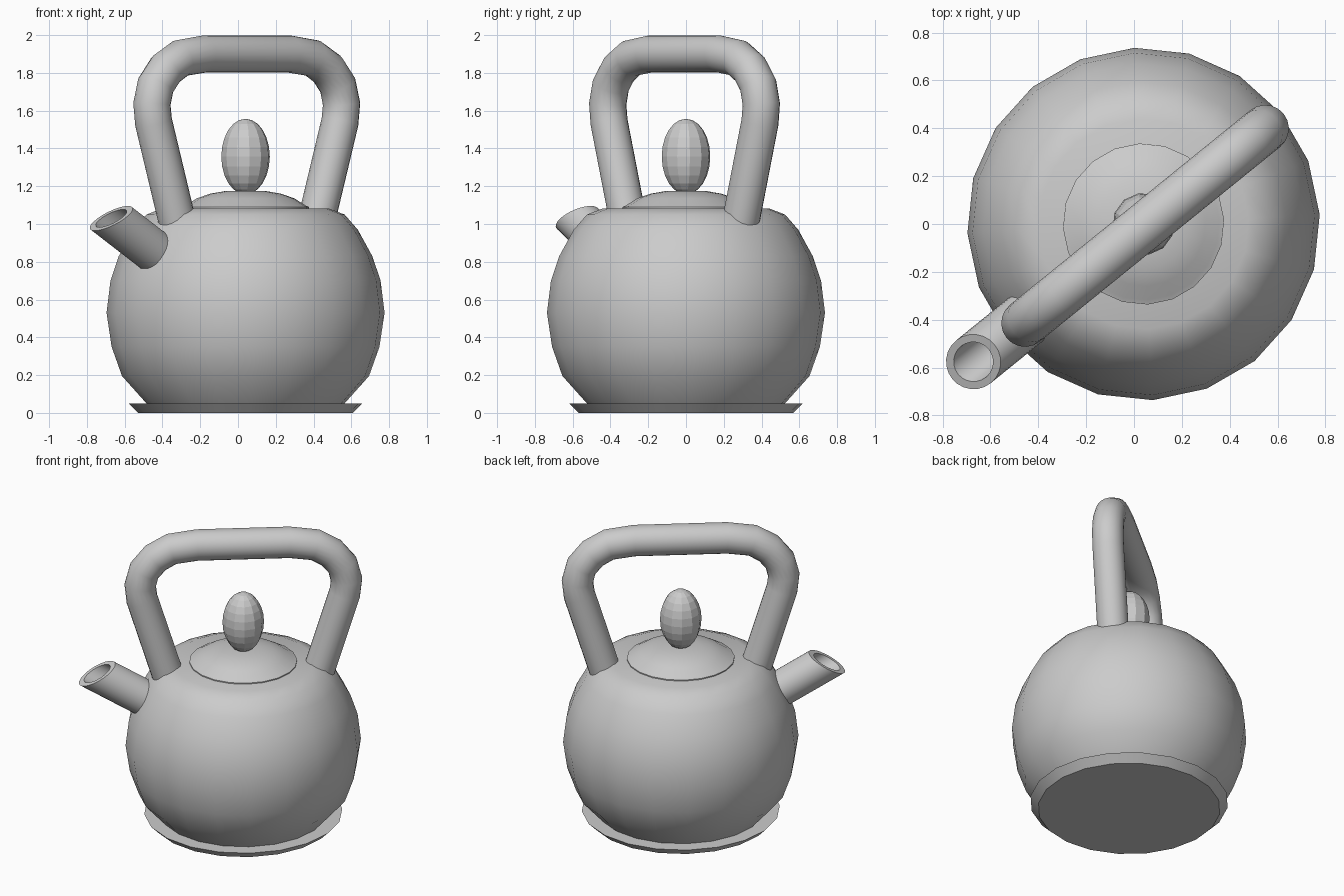
import bpy, bmesh, math

if "Cube" in bpy.data.objects:
    bpy.data.objects.remove(bpy.data.objects["Cube"])

TURN = math.radians(39)      # handle and spout lie along this direction
CENTRE = (0.04, 0, 0)


def finish(bm, name, smooth=True):
    bmesh.ops.remove_doubles(bm, verts=bm.verts, dist=1e-5)
    bmesh.ops.recalc_face_normals(bm, faces=bm.faces)
    mesh = bpy.data.meshes.new(name)
    bm.to_mesh(mesh)
    bm.free()
    ob = bpy.data.objects.new(name, mesh)
    bpy.context.collection.objects.link(ob)
    ob.location = CENTRE
    ob.rotation_euler.z = TURN
    if smooth:
        bpy.ops.object.select_all(action='DESELECT')
        ob.select_set(True)
        bpy.context.view_layer.objects.active = ob
        bpy.ops.object.shade_smooth_by_angle(angle=math.radians(38))
    return ob


def bridge(bm, rings, closed=False):
    n = len(rings[0])
    pairs = list(zip(rings, rings[1:] + rings[:1])) if closed else list(zip(rings, rings[1:]))
    for a, b in pairs:
        for i in range(n):
            j = (i + 1) % n
            bm.faces.new((a[i], a[j], b[j], b[i]))


def lathe(name, profile, sides=20):
    bm = bmesh.new()
    rings = []
    for r, z in profile:
        rings.append([bm.verts.new((r * math.cos(i * math.tau / sides),
                                    r * math.sin(i * math.tau / sides), z))
                      for i in range(sides)])
    bridge(bm, rings)
    bmesh.ops.dissolve_degenerate(bm, dist=1e-5, edges=bm.edges)
    return finish(bm, name)


# Flared foot plate
lathe("base", [(0, 0), (0.57, 0), (0.62, 0.05), (0, 0.05)])

# Round body with a flat top
lathe("body", [(0.525, 0.05), (0.655, 0.195), (0.71, 0.35), (0.737, 0.53), (0.716, 0.70),
               (0.672, 0.83), (0.595, 0.97), (0.525, 1.05), (0.44, 1.083), (0, 1.083)])

# Domed lid
lathe("lid", [(0.337, 1.08), (0.337, 1.09), (0.318, 1.098), (0.26, 1.135),
              (0.19, 1.16), (0.11, 1.174), (0, 1.176)])

# Faceted egg-shaped knob
bm = bmesh.new()
bmesh.ops.create_uvsphere(bm, u_segments=12, v_segments=12, radius=1)
bmesh.ops.scale(bm, vec=(0.13, 0.13, 0.2), verts=bm.verts)
bmesh.ops.translate(bm, vec=(0, 0, 1.357), verts=bm.verts)
finish(bm, "knob", smooth=False)

# Handle: round tube swept along a mirrored path in the turned xz plane
half = [(0.46, 0.97), (0.635, 1.54), (0.646, 1.635), (0.62, 1.735),
        (0.55, 1.82), (0.45, 1.878), (0.29, 1.9)]
path = [(-u, z) for u, z in half] + half[::-1]
bm = bmesh.new()
rings = []
for k, (u, z) in enumerate(path):
    p, q = path[max(k - 1, 0)], path[min(k + 1, len(path) - 1)]
    a = math.atan2(q[1] - p[1], q[0] - p[0])
    rings.append([bm.verts.new((u - 0.099 * math.cos(t) * math.sin(a),
                                0.099 * math.sin(t) - 0.01,
                                z + 0.099 * math.cos(t) * math.cos(a)))
                  for t in (i * math.tau / 20 for i in range(20))])
bridge(bm, rings)
bm.faces.new(rings[0])
bm.faces.new(rings[-1])
finish(bm, "handle")

# Spout: hollow pipe with an obliquely cut mouth
SLOPE, CUT = math.radians(31), math.radians(30)
TIP_U, TIP_Z = -0.915, 1.03


def spout_ring(bm, r, mouth):
    ring = []
    for i in range(24):
        t = i * math.tau / 24
        along = -0.45
        if mouth:
            along = -r * math.cos(t) * math.cos(SLOPE + CUT) / math.sin(SLOPE + CUT)
        ring.append(bm.verts.new((
            TIP_U - along * math.cos(SLOPE) + r * math.cos(t) * math.sin(SLOPE),
            r * math.sin(t),
            TIP_Z + along * math.sin(SLOPE) + r * math.cos(t) * math.cos(SLOPE))))
    return ring


bm = bmesh.new()
bridge(bm, [spout_ring(bm, 0.115, False), spout_ring(bm, 0.115, True),
            spout_ring(bm, 0.083, True), spout_ring(bm, 0.083, False)], closed=True)
finish(bm, "spout")
